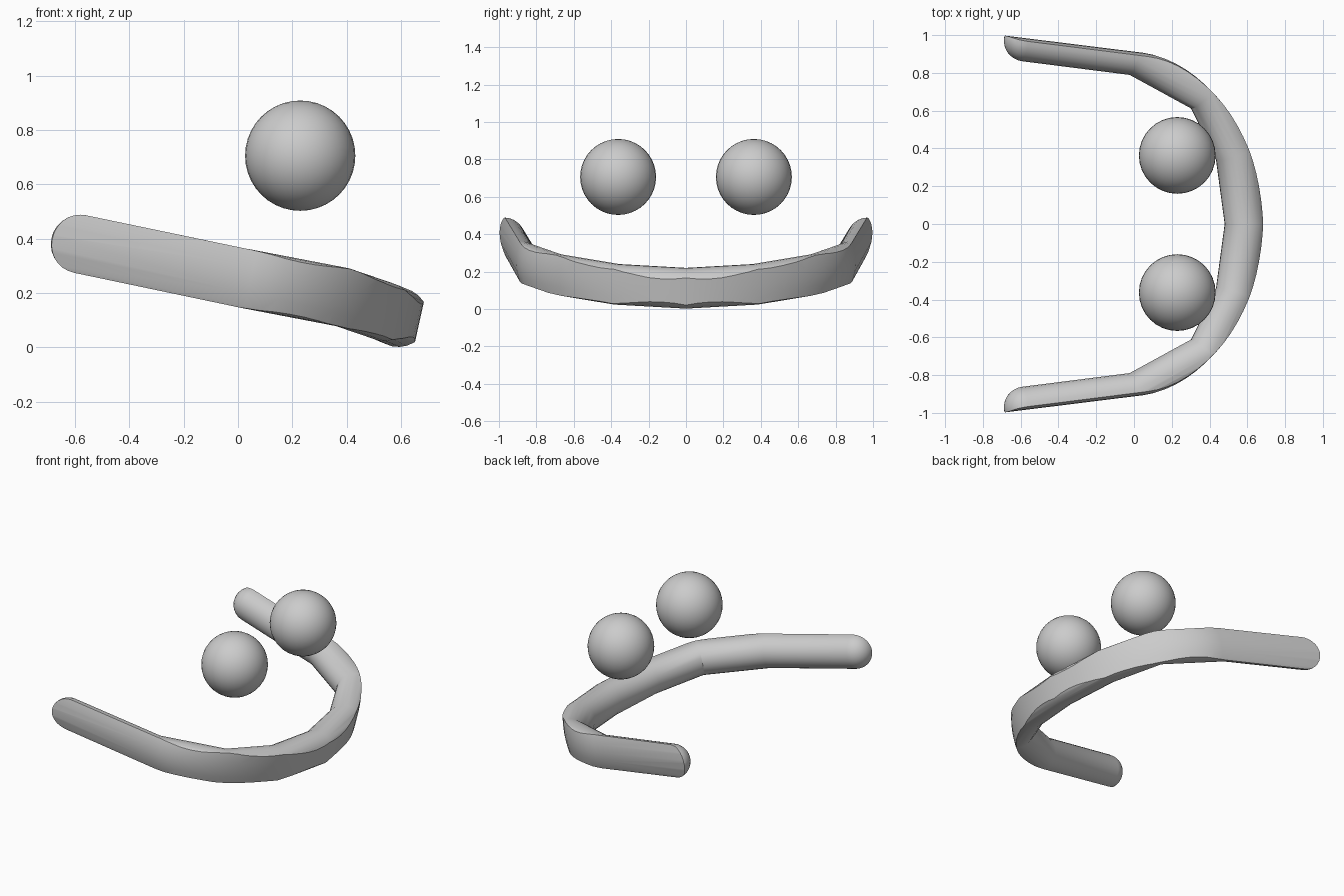
import bpy, bmesh, math
from mathutils import Vector

cube = bpy.data.objects.get("Cube")
if cube:
    bpy.data.objects.remove(cube, do_unlink=True)

grey = bpy.data.materials.new("plain grey")
grey.use_nodes = True
grey.diffuse_color = (0.6, 0.6, 0.6, 1)
grey.node_tree.nodes["Principled BSDF"].inputs["Base Color"].default_value = (0.6, 0.6, 0.6, 1)

UP = Vector((0.215, 0, 0.977)).normalized()   # normal of the tilted mouth plane
RADIUS = 0.109
SIDES = 24


def make_object(name, bm):
    bmesh.ops.recalc_face_normals(bm, faces=bm.faces)
    mesh = bpy.data.meshes.new(name)
    bm.to_mesh(mesh)
    bm.free()
    mesh.materials.append(grey)
    obj = bpy.data.objects.new(name, mesh)
    bpy.context.collection.objects.link(obj)
    return obj


def loft(name, rings):
    """Skin closed rings of points and cap both ends."""
    bm = bmesh.new()
    loops = [[bm.verts.new(p) for p in ring] for ring in rings]
    for a, b in zip(loops, loops[1:]):
        for i in range(len(a)):
            j = (i + 1) % len(a)
            bm.faces.new((a[i], a[j], b[j], b[i]))
    bm.faces.new(loops[0])
    bm.faces.new(loops[-1])
    return make_object(name, bm)


def smooth(obj, degrees):
    bpy.ops.object.select_all(action='DESELECT')
    obj.select_set(True)
    bpy.context.view_layer.objects.active = obj
    bpy.ops.object.shade_smooth_by_angle(angle=math.radians(degrees))


# Mouth tube: mitred rings along a mirrored path, with round ends
half = [Vector(p) for p in ((-0.58, 0.97, 0.38), (0.01, 0.895, 0.257),
                            (0.385, 0.69, 0.185), (0.54, 0.37, 0.132))]
path = half + [Vector((0.59, 0, 0.111))] + [Vector((p.x, -p.y, p.z)) for p in reversed(half)]


def ring(center, side, up, width, height):
    return [center + side * width * math.cos(t) + up * height * math.sin(t)
            for t in (2 * math.pi * i / SIDES for i in range(SIDES))]


def round_end(point, direction):
    side = direction.cross(UP).normalized()
    up = side.cross(direction)
    rings = []
    for k in range(1, 8):
        a = math.radians(12.4 * k)
        r = RADIUS * math.cos(a)
        rings.append(ring(point + direction * RADIUS * math.sin(a), side, up, r, r))
    return rings


first = (path[1] - path[0]).normalized()
last = (path[-1] - path[-2]).normalized()
start = round_end(path[0], -first)
# Match the winding of the rest of the tube
start = [[r[(SIDES // 2 - i) % SIDES] for i in range(SIDES)] for r in reversed(start)]
rings = start
for i, p in enumerate(path):
    before = (p - path[i - 1]).normalized() if i else first
    after = (path[i + 1] - p).normalized() if i < len(path) - 1 else last
    tangent = (before + after).normalized()
    side = tangent.cross(UP).normalized()
    rings.append(ring(p, side, side.cross(tangent), RADIUS / tangent.dot(before), RADIUS))
rings += round_end(path[-1], last)
mouth = loft("mouth", rings)

# Shaper: gently bulging body that trims the outside of the tube
A, B, POWER = 0.672, 0.91, 1.87
outline = [(-0.85, 1.018)]
for k in range(19):
    x = A * math.sin(math.radians(4 + 86 * k / 18))
    outline.append((x, B * max(0, 1 - (x / A) ** POWER) ** (1 / POWER)))
outline += [(x, -y) for x, y in reversed(outline[:-1])]
layers = []
for k in range(-4, 5):
    w = k * 0.05
    layers.append([Vector((x, y * (1 - 1.8 * w * w), 0.26 - 0.22 * x)) + UP * w
                   for x, y in outline])
shaper = loft("shaper", layers)
shaper.hide_render = True

bpy.context.view_layer.objects.active = mouth
trim = mouth.modifiers.new("trim", 'BOOLEAN')
trim.operation = 'INTERSECT'
trim.solver = 'EXACT'
trim.object = shaper
bpy.ops.object.modifier_apply(modifier=trim.name)
bpy.data.objects.remove(shaper, do_unlink=True)
smooth(mouth, 30)

# Eyes
for name, sign in (("left_eye", 1), ("right_eye", -1)):
    bm = bmesh.new()
    bmesh.ops.create_uvsphere(bm, u_segments=32, v_segments=20, radius=0.203)
    bmesh.ops.translate(bm, verts=bm.verts, vec=(0.229, sign * 0.363, 0.706))
    smooth(make_object(name, bm), 40)
